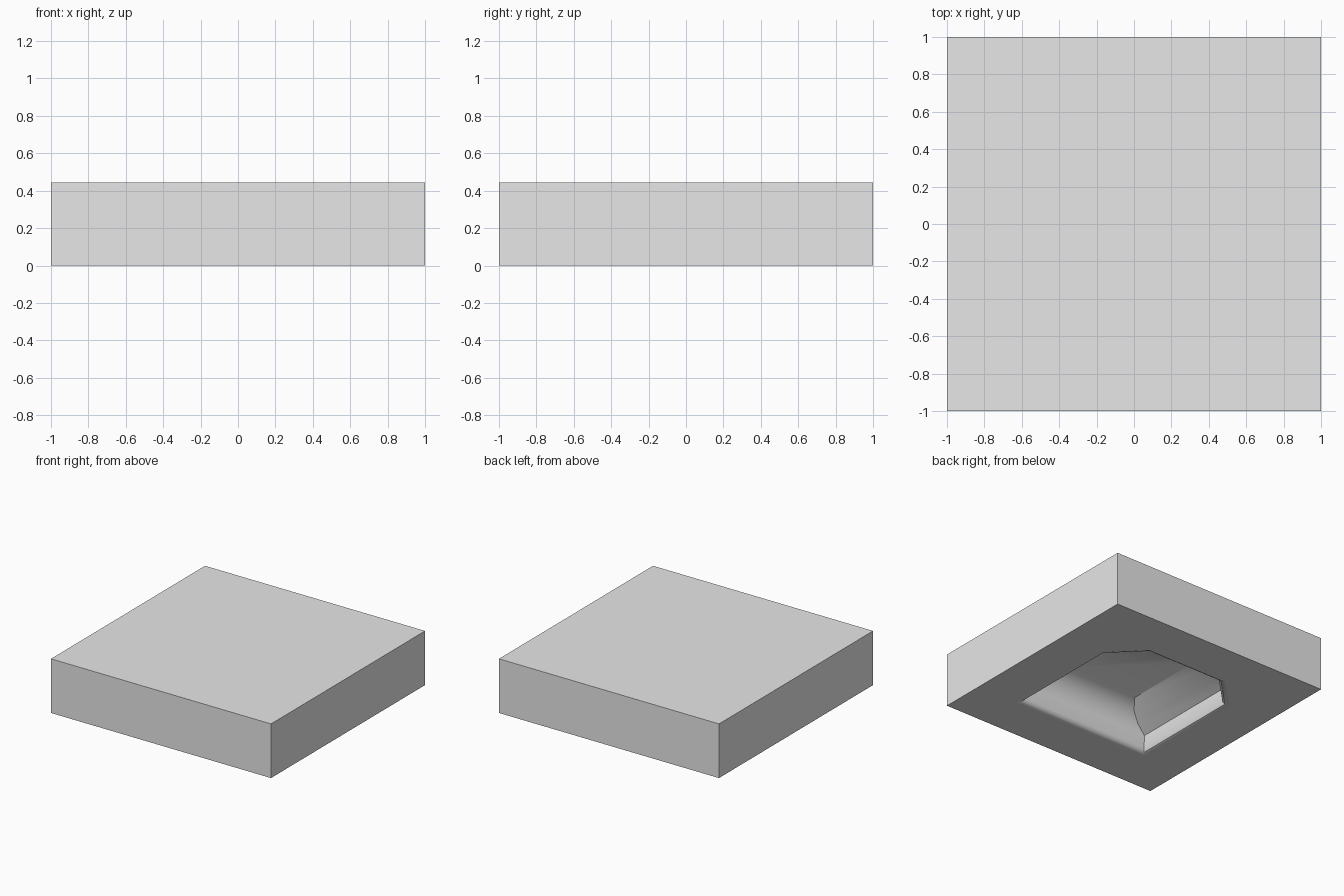
import bpy
import bmesh
import math

cube = bpy.data.objects.get("Cube")
if cube:
    bpy.data.objects.remove(cube, do_unlink=True)

HEIGHT = 0.445

# One plain grey for the whole slab
grey = bpy.data.materials.new("light_grey")
grey.use_nodes = True
colour = (0.8, 0.8, 0.8, 1)
grey.diffuse_color = colour
grey.node_tree.nodes["Principled BSDF"].inputs["Base Color"].default_value = colour

bm = bmesh.new()


def ring(points, z):
    return [bm.verts.new((x, y, z)) for x, y in points]


def bridge(a, b):
    n = len(a)
    for i in range(n):
        j = (i + 1) % n
        bm.faces.new((a[i], a[j], b[j], b[i]))


def recess_outline(x, y, cut):
    """Rectangle whose two back corners are cut off."""
    return [(-x, -y), (x, -y), (x, y - cut),
            (x - cut, y), (cut - x, y), (-x, y - cut)]


# Outer slab: top and four sides
square = [(-1, -1), (1, -1), (1, 1), (-1, 1)]
base = ring(square, 0)
top = ring(square, HEIGHT)
bridge(base, top)
bm.faces.new(top)

# Recess: flat margin, rounded lip, upright wall, then slopes to the ceiling
levels = [  # half width, half depth, corner cut, height
    (0.63, 0.63, 0.25, 0),
    (0.62, 0.62, 0.25, 0),
    (0.6, 0.6, 0.25, 0.01),
    (0.59, 0.585, 0.25, 0.035),
    (0.585, 0.575, 0.245, 0.14),
    (0.5, 0.55, 0.21, 0.2),
    (0.42, 0.5, 0.17, 0.26),
    (0.35, 0.41, 0.12, 0.31),
]
loops = [ring(recess_outline(x, y, c), z) for x, y, c, z in levels]
for lower, upper in zip(loops, loops[1:]):
    bridge(lower, upper)
bm.faces.new(loops[-1])

# Underside around the recess
o, r = base, loops[0]
bm.faces.new((o[0], o[1], r[1], r[0]))
bm.faces.new((o[1], o[2], r[3], r[2], r[1]))
bm.faces.new((o[2], o[3], r[4], r[3]))
bm.faces.new((o[3], o[0], r[0], r[5], r[4]))
bmesh.ops.recalc_face_normals(bm, faces=bm.faces)

mesh = bpy.data.meshes.new("recessed_slab")
bm.to_mesh(mesh)
bm.free()
mesh.materials.append(grey)
slab = bpy.data.objects.new("recessed_slab", mesh)
bpy.context.collection.objects.link(slab)

# Smooth the lip and curved wall, keep the slab edges sharp
bpy.ops.object.select_all(action="DESELECT")
slab.select_set(True)
bpy.context.view_layer.objects.active = slab
bpy.ops.object.shade_smooth_by_angle(angle=math.radians(33))
